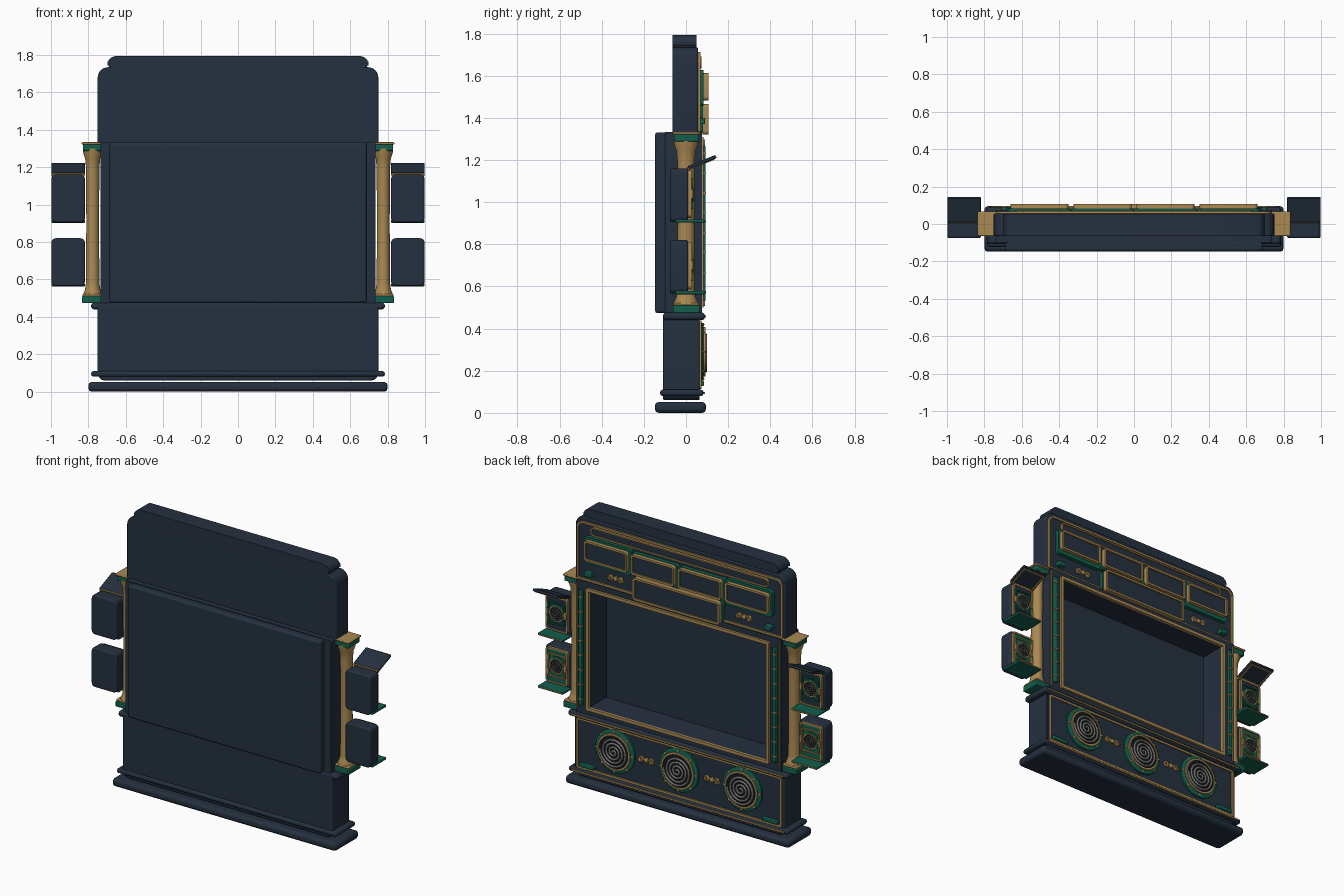
import bpy, bmesh, math
from mathutils import Matrix

if "Cube" in bpy.data.objects:
    bpy.data.objects.remove(bpy.data.objects["Cube"])

def material(name, rgb):
    m = bpy.data.materials.new(name)
    m.diffuse_color = (*rgb, 1)
    m.use_nodes = True
    m.node_tree.nodes["Principled BSDF"].inputs["Base Color"].default_value = m.diffuse_color
    return m

NAVY = material("navy lacquer", (0.018, 0.030, 0.050))
GOLD = material("antique gold", (0.40, 0.25, 0.085))
GREEN = material("emerald green", (0.006, 0.115, 0.075))
BLACK = material("black grille", (0.007, 0.008, 0.010))
GREY = material("grey spiral", (0.17, 0.17, 0.165))

def finish(name, bm, mat, bevel=0.0, segs=2):
    bmesh.ops.recalc_face_normals(bm, faces=bm.faces[:])
    me = bpy.data.meshes.new(name)
    bm.to_mesh(me)
    bm.free()
    ob = bpy.data.objects.new(name, me)
    bpy.context.collection.objects.link(ob)
    me.materials.append(mat)
    if bevel:
        mod = ob.modifiers.new("bevel", 'BEVEL')
        mod.width, mod.segments, mod.limit_method = bevel, segs, 'ANGLE'
        mod.angle_limit = math.radians(40)
    bpy.ops.object.select_all(action='DESELECT')
    ob.select_set(True)
    bpy.context.view_layer.objects.active = ob
    bpy.ops.object.shade_smooth_by_angle(angle=math.radians(35))
    return ob

def box(name, mat, x, y, z, bevel=0.0, rot=None):
    """x, y, z are (min, max) pairs."""
    bm = bmesh.new()
    bmesh.ops.create_cube(bm, size=1)
    for v in bm.verts:
        v.co = [(a + b) / 2 + c * abs(b - a) for (a, b), c in zip((x, y, z), v.co)]
    if rot:
        bmesh.ops.transform(bm, matrix=rot, verts=bm.verts)
    return finish(name, bm, mat, bevel)

def outline(cx, cz, w, h, top, bot, n=6):
    pts = []
    for k, (sx, sz) in enumerate(((1, 1), (-1, 1), (-1, -1), (1, -1))):
        r = top if sz > 0 else bot
        for i in range(n + 1):
            a = math.pi / 2 * (k + i / n)
            pts.append((cx + sx * (w / 2 - r) + r * math.cos(a),
                        cz + sz * (h / 2 - r) + r * math.sin(a)))
    return pts

def panel(name, mat, cx, cz, w, h, y0, y1, r=0.015, bot=None, bevel=0.0):
    """Rounded plate in the XZ plane, from y0 to y1."""
    bm = bmesh.new()
    pts = outline(cx, cz, w, h, r, r if bot is None else bot)
    f = bm.faces.new([bm.verts.new((x, y0, z)) for x, z in pts])
    new = bmesh.ops.extrude_face_region(bm, geom=[f])["geom"]
    bmesh.ops.translate(bm, vec=(0, y1 - y0, 0), verts=[g for g in new if isinstance(g, bmesh.types.BMVert)])
    return finish(name, bm, mat, bevel)

def frame(name, mat, cx, cz, w, h, t, y0, y1, r=0.015, bot=None, tz=None):
    """Rounded rectangular ring, t wide (tz wide at top and bottom)."""
    bm = bmesh.new()
    b = r if bot is None else bot
    tz = tz or t
    outer = outline(cx, cz, w, h, r, b)
    inner = outline(cx, cz, w - 2 * t, h - 2 * tz, max(r - t, .002), max(b - t, .002))
    loops = [[bm.verts.new((x, y, z)) for x, z in pts]
             for pts, y in ((outer, y0), (outer, y1), (inner, y1), (inner, y0))]
    n = len(outer)
    for j in range(4):
        p, q = loops[j], loops[(j + 1) % 4]
        for i in range(n):
            bm.faces.new((p[i], p[(i + 1) % n], q[(i + 1) % n], q[i]))
    return finish(name, bm, mat)

def lathe(name, mat, prof, loc, along_y=False, sy=1.0, n=40):
    """Spin (radius, height) points about z, or about y for wall discs."""
    bm = bmesh.new()
    vs = [bm.verts.new((r, 0, h)) for r, h in prof]
    es = [bm.edges.new(p) for p in zip(vs, vs[1:])]
    bmesh.ops.spin(bm, geom=vs + es, cent=(0, 0, 0), axis=(0, 0, 1), angle=2 * math.pi, steps=n)
    bmesh.ops.remove_doubles(bm, verts=bm.verts[:], dist=1e-5)
    m = Matrix.Rotation(-math.pi / 2, 4, 'X') if along_y else Matrix.Diagonal((1, sy, 1, 1))
    bmesh.ops.transform(bm, matrix=Matrix.Translation(loc) @ m, verts=bm.verts)
    return finish(name, bm, mat)

def tube(name, mat, paths, radius):
    cu = bpy.data.curves.new(name, 'CURVE')
    cu.dimensions, cu.bevel_depth, cu.bevel_resolution = '3D', radius, 1
    cu.use_fill_caps = True
    for pts in paths:
        sp = cu.splines.new('POLY')
        sp.points.add(len(pts) - 1)
        for p, co in zip(sp.points, pts):
            p.co = (*co, 1)
    cu.materials.append(mat)
    ob = bpy.data.objects.new(name, cu)
    bpy.context.collection.objects.link(ob)
    bpy.ops.object.select_all(action='DESELECT')
    ob.select_set(True)
    bpy.context.view_layer.objects.active = ob
    bpy.ops.object.convert(target='MESH')

def spiral(cx, y, cz, r0, r1, turns, start=0.0, flip=1, per=20):
    n = int(turns * per)
    return [(cx + flip * (r0 + (r1 - r0) * i / n) * math.cos(start + 2 * math.pi * i / per), y,
             cz + (r0 + (r1 - r0) * i / n) * math.sin(start + 2 * math.pi * i / per)) for i in range(n + 1)]

def speaker(name, cx, cz, y, R, turns):
    """Round grille: green ring, gold rim with studs, black disc, grey spiral."""
    k = R / 0.14
    lathe(name + "_ring", GREEN, [(0, 0), (R, 0), (R, .012 * k), (.82 * R, .02 * k), (0, .02 * k)], (cx, y, cz), True)
    lathe(name + "_rim", GOLD, [(.84 * R, 0), (.84 * R, .028 * k), (.76 * R, .028 * k), (.76 * R, 0)], (cx, y, cz), True)
    lathe(name + "_grille", BLACK, [(.77 * R, 0), (.77 * R, .024 * k), (0, .03 * k)], (cx, y, cz), True)
    tube(name + "_spiral", GREY, [spiral(cx, y + .029 * k, cz, .03 * R, .7 * R, turns)], .052 * R)
    for i in range(8):
        a = math.pi / 4 * i
        lathe(name + "_stud", GOLD, [(.055 * R, 0), (.055 * R, .02 * k), (0, .024 * k)],
              (cx + .92 * R * math.cos(a), y, cz + .92 * R * math.sin(a)), True, n=10)

def scroll(name, cx, cz, y):
    """Small scroll ornament with a central boss."""
    paths = [spiral(cx + s * .037, y, cz, .005, .02, 1.5, math.pi * v, s) for s in (1, -1) for v in (0, 1)]
    tube(name, GOLD, paths, .005)
    lathe(name + "_boss", GOLD, [(.015, -.008), (.015, .004), (0, .012)], (cx, y, cz), True, n=16)

# plinth and base cabinet
box("plinth", NAVY, (-.8, .8), (-.148, .095), (0, .052), .018)
panel("base_body", NAVY, 0, .265, 1.5, .41, -.108, .065, .01, .04, bevel=.006)
box("lower_moulding", NAVY, (-.785, .785), (-.123, .083), (.08, .11), .012)
box("upper_moulding", NAVY, (-.785, .785), (-.108, .09), (.44, .476), .014)
box("lower_gold_line", GOLD, (-.76, .76), (.07, .09), (.09, .1))
box("upper_gold_line", GOLD, (-.76, .76), (.07, .096), (.452, .462))
frame("base_border", GOLD, 0, .275, 1.47, .325, .013, .06, .074)
for x in (-.455, 0, .455):
    speaker("base_speaker", x, .29, .064, .14, 4)
for s in (1, -1):
    scroll("base_scroll", s * .235, .29, .072)
    box("base_tab", GREEN, (s * .6, s * .71), (.06, .085), (.128, .152), .004)

# middle cabinet around the open recess
frame("recess_surround", NAVY, 0, .9025, 1.47, .86, .1, -.1, .075, .008, tz=.055)
panel("back_panel", NAVY, 0, .9025, 1.378, .858, -.147, -.093, .015, bevel=.012)
frame("recess_border", GOLD, 0, .9025, 1.31, .79, .02, .07, .09, .01)
for s in (1, -1):
    box("side_strip", GREEN, (s * .682, s * .708), (.07, .092), (.53, 1.27), .004)
    for i in range(8):
        z = .57 + i * .094
        box("strip_tick", GOLD, (s * .68, s * .71), (.08, .095), (z, z + .008))
    box("strip_edge", GOLD, (s * .72, s * .728), (.07, .083), (.5, 1.31))

# crown
panel("crown_body", NAVY, 0, 1.53, 1.5, .41, -.065, .057, .055, .008, bevel=.006)
panel("crown_neck", NAVY, 0, 1.755, 1.38, .07, -.055, .045, .03, .005)
panel("crown_cap", NAVY, 0, 1.762, 1.395, .064, -.065, .05, .045, .03, bevel=.008)
frame("crown_border", GOLD, 0, 1.522, 1.475, .38, .013, .05, .068, .05, .012)
panel("title_bar", NAVY, 0, 1.663, 1.26, .05, .05, .066, .02)
frame("title_bar_border", GOLD, 0, 1.663, 1.27, .058, .009, .05, .073, .024)
for x in (-.505, -.168, .168, .505):
    h = .17 if abs(x) > .3 else .145
    panel("plate_backing", GREEN, x, 1.542, .335, h, .05, .082, .02)
    panel("plate", NAVY, x, 1.547, .3, .12, .08, .097, .015)
    frame("plate_border", GOLD, x, 1.547, .31, .13, .013, .08, .107, .02)
panel("centre_backing", GREEN, 0, 1.395, .64, .13, .05, .08, .015)
panel("centre_plate", NAVY, 0, 1.393, .6, .13, .078, .098, .015)
frame("centre_plate_border", GOLD, 0, 1.393, .62, .145, .013, .078, .107, .018)
for s in (1, -1):
    scroll("crown_scroll", s * .46, 1.4, .064)
    box("crown_tab", GREEN, (s * .62, s * .67), (.05, .09), (1.37, 1.4), .004)

# columns and side speaker boxes
shaft = [(0, .5), (.05, .5), (.05, .525), (.041, .545), (.036, .58), (.034, .9), (.036, 1.2),
         (.04, 1.245), (.05, 1.275), (.052, 1.3), (0, 1.3)]
for s in (1, -1):
    lathe("column_shaft", GOLD, shaft, (s * .777, 0, 0), sy=1.15, n=24)
    for nm, mat, hw, z in (("capital_top", GOLD, .059, (1.322, 1.334)), ("capital", GREEN, .052, (1.288, 1.322)),
                           ("base_ring", GOLD, .054, (.51, .522)), ("column_foot", GREEN, .057, (.474, .511))):
        box(nm, mat, (s * .777 - hw, s * .777 + hw), (-hw - .005, hw + .008), z, .005)
    c = s * .908
    for zc, upper in ((1.033, True), (.693, False)):
        panel("side_box", NAVY, c, zc, .18, .255, -.075, .01, .025, bevel=.008)
        frame("side_box_border", GOLD, c, zc + .005, .158, .225, .01, .0, .026, .02)
        panel("side_box_face", NAVY if upper else GREEN, c, zc + .005, .142, .208, .0, .02, .015)
        frame("side_box_inner_border", GREEN if upper else GOLD, c, zc + .008, .128, .15, .008, .0, .03, .015)
        speaker("side_speaker", c, zc + .008, .02, .058, 3)
        box("shelf", GREEN, (c - .09, c + .09), (-.05, .092), (zc - .13, zc - .115), .004)
        box("shelf_edge", GOLD, (c - .085, c + .085), (.085, .095), (zc - .126, zc - .119))
        for d in (-1, 1):
            box("side_clip", GOLD, (c + d * .058, c + d * .074), (.0, .034), (zc - .015, zc + .03), .003)
    # raised visor over the upper box, hinged at its lower edge
    tilt = Matrix.Translation((0, .012, 1.16)) @ Matrix.Rotation(math.radians(22), 4, 'X')
    box("visor", NAVY, (c - .09, c + .09), (0, .142), (-.004, .012), .004, tilt)
    box("visor_hinge", GOLD, (c - .088, c + .088), (-.006, .008), (-.008, .009), .003, tilt)
    for x in (-.08, .072):
        box("visor_side_trim", GOLD, (c + x, c + x + .008), (.01, .13), (-.008, -.002), 0, tilt)
    box("visor_front_trim", GOLD, (c - .08, c + .08), (.122, .13), (-.008, -.002), 0, tilt)
